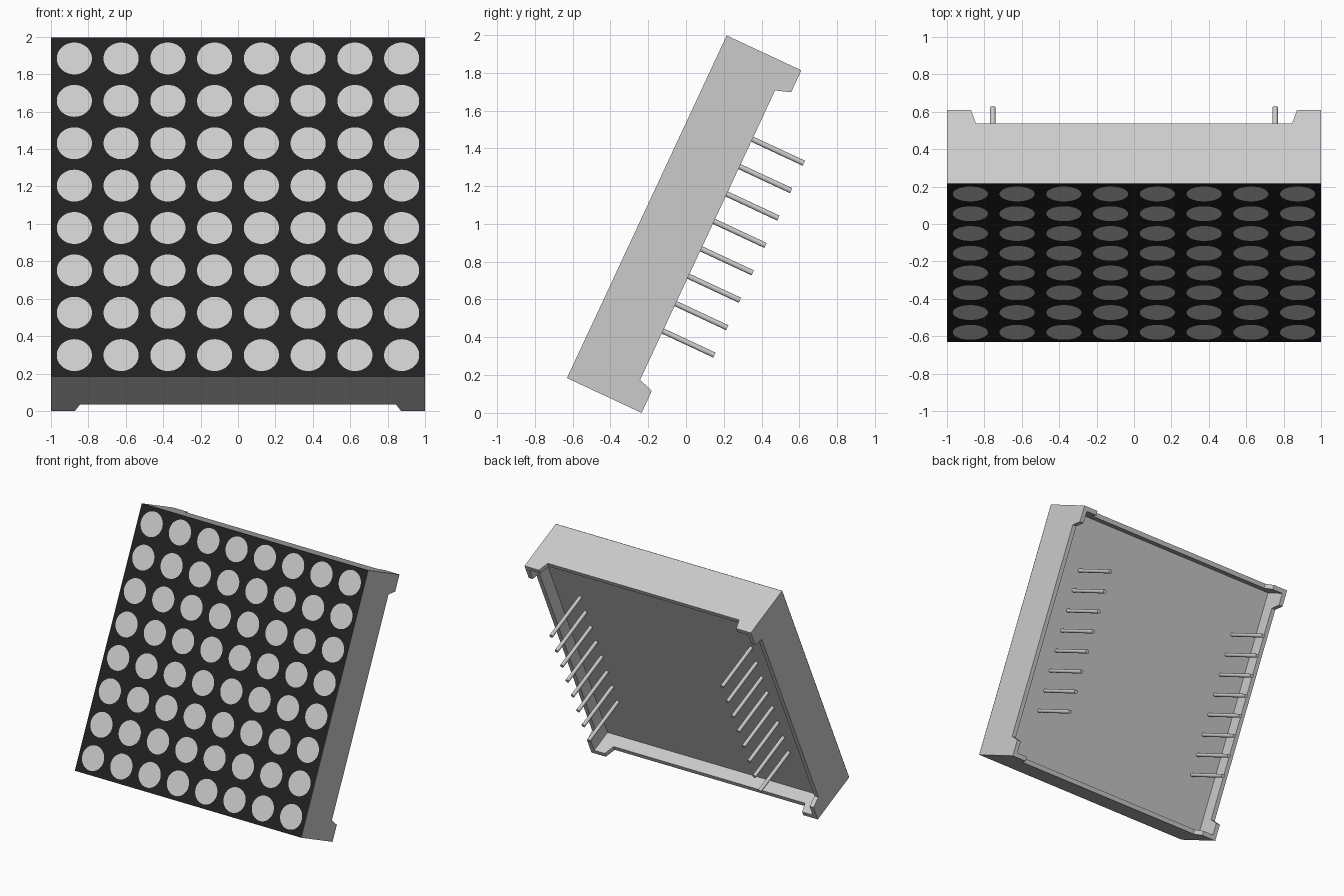
import bpy, bmesh, math
from mathutils import Matrix

if "Cube" in bpy.data.objects:
    bpy.data.objects.remove(bpy.data.objects["Cube"])

TILT = math.radians(25)
DEPTH, RIM, FLOOR, WALL = 0.436, 0.355, 0.25, 0.035
# local frame: x across, y into the depth, z up along the display face
FRAME = (Matrix.Translation((0, -0.63, DEPTH * math.sin(TILT)))
         @ Matrix.Rotation(-TILT, 4, 'X'))


def make(name, bm, mat=None):
    bmesh.ops.recalc_face_normals(bm, faces=bm.faces)
    me = bpy.data.meshes.new(name)
    bm.to_mesh(me)
    bm.free()
    if mat:
        me.materials.append(mat)
    ob = bpy.data.objects.new(name, me)
    ob.matrix_world = FRAME
    bpy.context.collection.objects.link(ob)
    return ob


def prism(name, ring, offset):
    """Extrude a closed ring of points by an offset."""
    bm = bmesh.new()
    face = bm.faces.new([bm.verts.new(p) for p in ring])
    new = bmesh.ops.extrude_face_region(bm, geom=[face])['geom']
    bmesh.ops.translate(bm, vec=offset,
                        verts=[v for v in new if isinstance(v, bmesh.types.BMVert)])
    return make(name, bm)


def box(name, x, y0, y1, z0, z1):
    ring = [(-x, y0, z0), (x, y0, z0), (x, y0, z1), (-x, y0, z1)]
    return prism(name, ring, (0, y1 - y0, 0))


# Housing: block with a hollow back and rim notches that leave four corner feet
housing = box("housing", 1, 0, DEPTH, 0, 2)
notch = [(-0.845, RIM), (0.845, RIM), (0.893, 0.5), (-0.893, 0.5)]
cutters = [
    box("hollow_cutter", 1 - WALL, FLOOR, 0.6, WALL, 2 - WALL),
    prism("side_notch_cutter", [(-1.2, y, 1 + a) for a, y in notch], (2.4, 0, 0)),
    prism("end_notch_cutter", [(a, y, -0.2) for a, y in notch], (0, 0, 2.4)),
]
bpy.context.view_layer.objects.active = housing
for cutter in cutters:
    cutter.hide_render = True
    mod = housing.modifiers.new("cut", 'BOOLEAN')
    mod.operation = 'DIFFERENCE'
    mod.solver = 'EXACT'
    mod.object = cutter
    bpy.ops.object.modifier_apply(modifier=mod.name)
for cutter in cutters:
    bpy.data.objects.remove(cutter)

# Black front face
black = bpy.data.materials.new("black")
black.diffuse_color = (0.015, 0.015, 0.015, 1)
black.use_nodes = True
black.node_tree.nodes["Principled BSDF"].inputs["Base Color"].default_value = black.diffuse_color
bm = bmesh.new()
bm.faces.new([bm.verts.new((x, -0.001, z))
              for x, z in ((-1, 0), (1, 0), (1, 2), (-1, 2))])
panel = make("front_panel", bm, black)
panel.data.flip_normals() if panel.data.polygons[0].normal.y > 0 else None

# 8 x 8 grid of round light dots
bm = bmesh.new()
for i in range(8):
    for j in range(8):
        place = (Matrix.Translation((-0.875 + 0.25 * i, -0.002, 0.125 + 0.25 * j))
                 @ Matrix.Rotation(math.pi / 2, 4, 'X'))
        bmesh.ops.create_circle(bm, cap_ends=True, segments=48, radius=0.094, matrix=place)
dots = make("light_dots", bm)
if dots.data.polygons[0].normal.y > 0:
    dots.data.flip_normals()

# Two rows of eight pins on the back
bm = bmesh.new()
TIP = 0.656
for x in (-0.755, 0.755):
    for k in range(8):
        start = FLOOR - 0.01
        place = (Matrix.Translation((x, (start + TIP) / 2, 1 + 0.16 * (k - 3.5)))
                 @ Matrix.Rotation(math.pi / 2, 4, 'X'))
        bmesh.ops.create_cone(bm, cap_ends=True, segments=24, radius1=0.0145,
                              radius2=0.0145, depth=TIP - start, matrix=place)
pins = make("pins", bm)
bpy.ops.object.select_all(action='DESELECT')
pins.select_set(True)
bpy.context.view_layer.objects.active = pins
bpy.ops.object.shade_smooth_by_angle(angle=math.radians(40))
